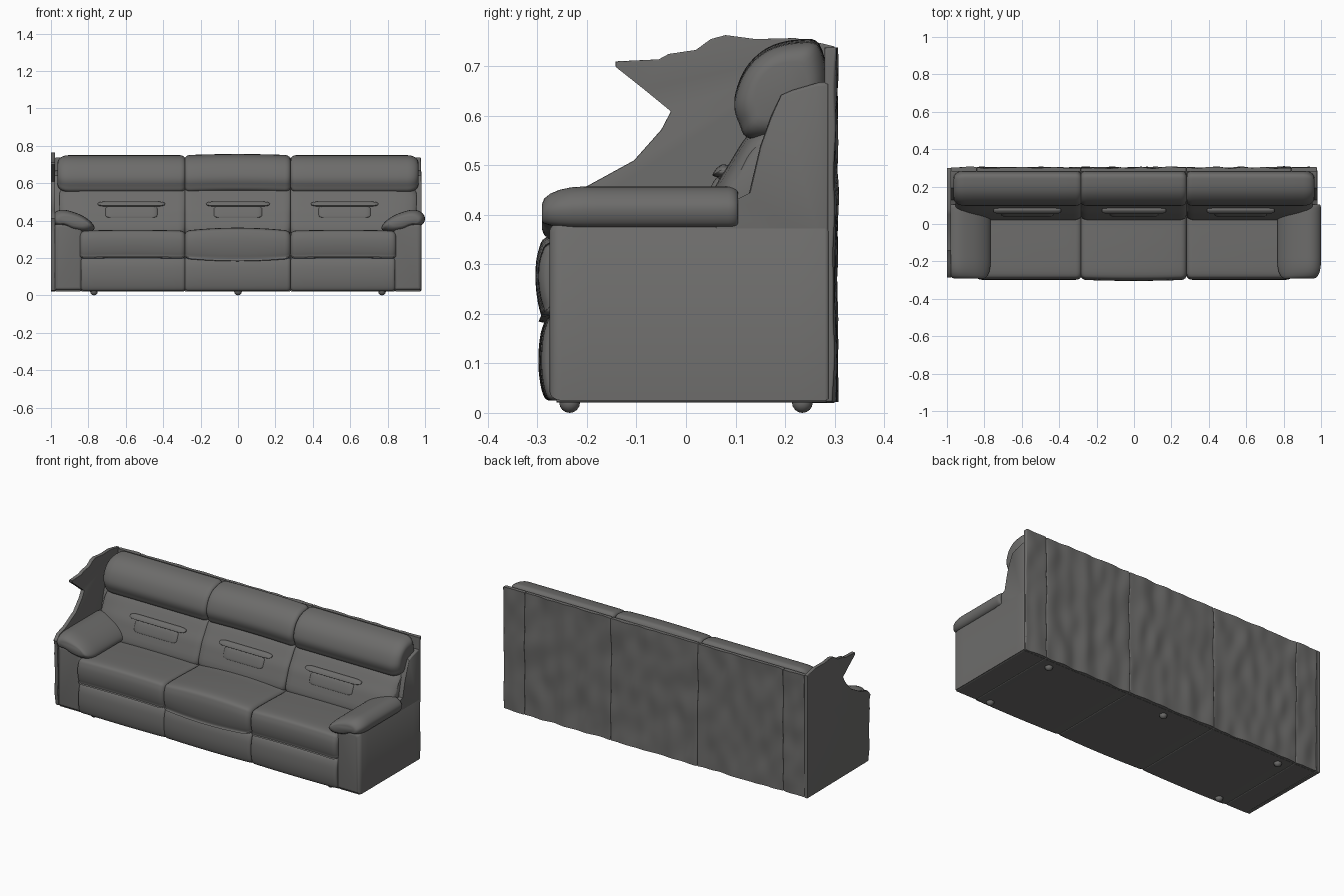
import bpy, bmesh, math
from mathutils import Vector, noise

if "Cube" in bpy.data.objects:
    bpy.data.objects.remove(bpy.data.objects["Cube"])

leather = bpy.data.materials.new("dark_grey_leather")
leather.diffuse_color = (.152, .15, .146, 1)
leather.use_nodes = True
leather.node_tree.nodes["Principled BSDF"].inputs["Base Color"].default_value = leather.diffuse_color


def finish(ob):
    """Material and smooth shading with sharp edges kept."""
    ob.data.materials.append(leather)
    bpy.ops.object.select_all(action='DESELECT')
    bpy.context.view_layer.objects.active = ob
    ob.select_set(True)
    bpy.ops.object.shade_smooth_by_angle(angle=math.radians(40))


def spline(pts, n):
    """Closed Catmull-Rom curve through pts (n samples per span)."""
    if n == 1:
        return list(pts)
    out, k = [], len(pts)
    for i in range(k):
        a, b, c, d = (pts[(i + j) % k] for j in (-1, 0, 1, 2))
        for s in range(n):
            t = s / n
            out.append(tuple(0.5 * (2 * b[j] + (c[j] - a[j]) * t
                       + (2 * a[j] - 5 * b[j] + 4 * c[j] - d[j]) * t * t
                       + (3 * b[j] - a[j] - 3 * c[j] + d[j]) * t ** 3) for j in (0, 1)))
    return out


def loft(name, pts, a0, a1, e0=(.01, .01), e1=(.01, .01), axis='x', sub=5,
         bulge=(0, 0), swell=0, sx=1, n=10, ripple=0):
    """Sweep a profile along an axis; e0/e1 = (length, depth) of the rounded ends."""
    prof = spline(pts, sub)
    lo = [min(p[j] for p in prof) for j in (0, 1)]
    hi = [max(p[j] for p in prof) for j in (0, 1)]
    mid = [(l + h) / 2 for l, h in zip(lo, hi)]
    half = [(h - l) / 2 for l, h in zip(lo, hi)]

    def inset(t, m):
        return m * (1 - math.sqrt(max(0, 1 - t * t)))
    st = []
    for i in range(5):
        t = math.cos(i / 5 * math.pi / 2)
        st.append((a0 + e0[0] * (1 - t), inset(t, e0[1])))
    st += [(a0 + e0[0] + (a1 - e1[0] - a0 - e0[0]) * i / n, 0) for i in range(n + 1)]
    for i in range(4, -1, -1):
        t = math.cos(i / 5 * math.pi / 2)
        st.append((a1 - e1[0] * (1 - t), inset(t, e1[1])))
    bm = bmesh.new()
    rings = []
    for a, ins in st:
        bow = 1 - (2 * (a - a0) / (a1 - a0) - 1) ** 2
        ring = []
        for p in prof:
            q = [mid[j] + (p[j] - mid[j]) * max(.08, 1 - ins / half[j])
                 + bulge[j] * bow for j in (0, 1)]
            q[1] += (p[1] - mid[1]) / half[1] * swell * bow
            if ripple and q[0] > mid[0]:
                q[0] += ripple * noise.noise(Vector((a * 13, 3, q[1] * 7 + a * 3)))
            co = (a, q[0], q[1]) if axis == 'x' else (q[0], a, q[1])
            ring.append(bm.verts.new((co[0] * sx, co[1], co[2])))
        rings.append(ring)
    k = len(prof)
    for r, s in zip(rings, rings[1:]):
        for i in range(k):
            bm.faces.new((r[i], r[(i + 1) % k], s[(i + 1) % k], s[i]))
    bm.faces.new(rings[0])
    bm.faces.new(rings[-1])
    bmesh.ops.recalc_face_normals(bm, faces=bm.faces)
    me = bpy.data.meshes.new(name)
    bm.to_mesh(me)
    bm.free()
    ob = bpy.data.objects.new(name, me)
    bpy.context.collection.objects.link(ob)
    finish(ob)


def rect(y0, y1, z0, z1):
    return [(y0, z0), (y1, z0), (y1, z1), (y0, z1)]


# Profiles (y, z)
seat = [(-.265, .195), (-.287, .21), (-.298, .265), (-.292, .318), (-.265, .343), (-.15, .345),
        (0, .34), (.1, .335), (.12, .25), (0, .19)]
footrest = [(-.255, .025), (-.278, .03), (-.289, .07), (-.291, .12), (-.284, .17), (-.265, .2),
            (-.22, .2), (-.21, .1), (-.22, .03)]
lower_back = [(.03, .32), (.048, .43), (.085, .5), (.135, .572), (.2, .6), (.24, .5), (.2, .33)]
headrest = [(.135, .553), (.107, .585), (.098, .63), (.12, .69), (.165, .732), (.225, .748),
            (.27, .738), (.285, .65), (.25, .57)]
lumbar = [(.044, .415), (.037, .42), (.047, .45), (.059, .472), (.068, .474), (.1, .45), (.07, .41)]
brow = [(.056, .478), (.055, .484), (.064, .496), (.078, .502), (.1, .49), (.08, .475)]

seam, soft = (.03, .02), (.06, .04)
# Three seat sections: outer, centre, outer
for name, s in (("left", -1), ("right", 1)):
    loft("seat_" + name, seat, .282, .845, seam, seam, sx=s, bulge=(0, .004))
    loft("footrest_" + name, footrest, .282, .84, (.02, .012), (.02, .012), sx=s, bulge=(-.005, 0))
    loft("lower_back_" + name, lower_back, .282, .955, (.04, .022), (.16, .055), sx=s)
    loft("headrest_" + name, headrest, .282, .965, seam, soft, sx=s)
    loft("lumbar_pad_" + name, lumbar, .43, .71, (.03, .015), (.03, .015), sx=s)
    loft("lumbar_ridge_" + name, brow, .39, .75, (.05, .011), (.05, .011), sx=s)
loft("seat_centre", seat, -.284, .28, seam, seam, bulge=(-.006, 0), swell=.016)
loft("footrest_centre", footrest, -.284, .28, (.02, .012), (.02, .012), bulge=(-.007, 0))
loft("lower_back_centre", lower_back, -.284, .28, (.04, .022), (.04, .022))
loft("headrest_centre", headrest, -.284, .28, seam, seam, bulge=(0, .006))
loft("lumbar_pad_centre", lumbar, -.13, .13, (.03, .015), (.03, .015))
loft("lumbar_ridge_centre", brow, -.17, .17, (.05, .011), (.05, .011))

# Arms, with padded tops, and the side wings of the back
arm_pad = [(.768, .355), (.785, .392), (.84, .43), (.92, .456), (.97, .45), (.999, .418),
           (.985, .378), (.93, .37), (.88, .345), (.81, .335)]
arm_front = [(.832, .025), (.832, .37), (.845, .385), (.97, .385), (.982, .37), (.982, .025)]
wing = [(.05, .3), (.06, .42), (.1, .43), (.127, .443), (.15, .54), (.172, .6), (.192, .642),
        (.215, .652), (.27, .668), (.29, .668), (.29, .3)]
for name, s in (("left", -1), ("right", 1)):
    loft("arm_" + name, arm_front, -.276, .29, (.025, .02), axis='y', sub=1, sx=s)
    loft("arm_pad_" + name, arm_pad, -.291, .105, (.085, .036), (.02, .01), axis='y', sx=s)
    loft("wing_" + name, wing, .92, .98, (.005, .005), (.012, .008), sub=1, sx=s)

# Inner frame, base and rippled back cloth, split at the seams
loft("back_core", [(.12, .2), (.17, .55), (.2, .64), (.285, .7), (.285, .2)], -.93, .93, sub=1)
steps = [.022 + .716 * i / 30 for i in range(31)]
back = [(.28, z) for z in steps] + [(.301, z) for z in reversed(steps)]
cuts = [-.978, -.84, -.285, .28, .84, .978]
for i, (x0, x1) in enumerate(zip(cuts, cuts[1:])):
    loft("back_cloth_%d" % i, back, x0, x1, (.006, .005), (.006, .005), sub=1,
         n=8 if i in (0, 4) else 30, ripple=.009)
    loft("base_%d" % i, rect(-.262, .285, .021, .22), x0, x1, (.006, .005), (.006, .005), sub=1)

# Thin flared panel on the left end
panel = [(.3, .02), (.3, .74), (.28, .745), (.22, .757), (.14, .755), (.08, .763), (.05, .755),
         (.02, .733), (-.035, .725), (-.055, .714), (-.142, .71), (-.142, .7), (-.085, .655),
         (-.03, .61), (-.05, .572), (-.105, .51), (-.2, .458), (-.26, .44), (-.286, .41),
         (-.275, .37), (-.28, .33), (-.272, .2), (-.278, .1), (-.265, .025)]
loft("left_side_panel", panel, -1, -.978, (.003, .003), (.003, .003), sub=1)

# Rounded feet
for i, (x, y) in enumerate(((-.77, -.235), (.77, -.235), (-.77, .235), (0, .235), (.77, .235))):
    bpy.ops.mesh.primitive_uv_sphere_add(segments=14, ring_count=8, radius=.021,
                                         location=(x, y, .021))
    bpy.context.object.name = "foot_%d" % i
    finish(bpy.context.object)
